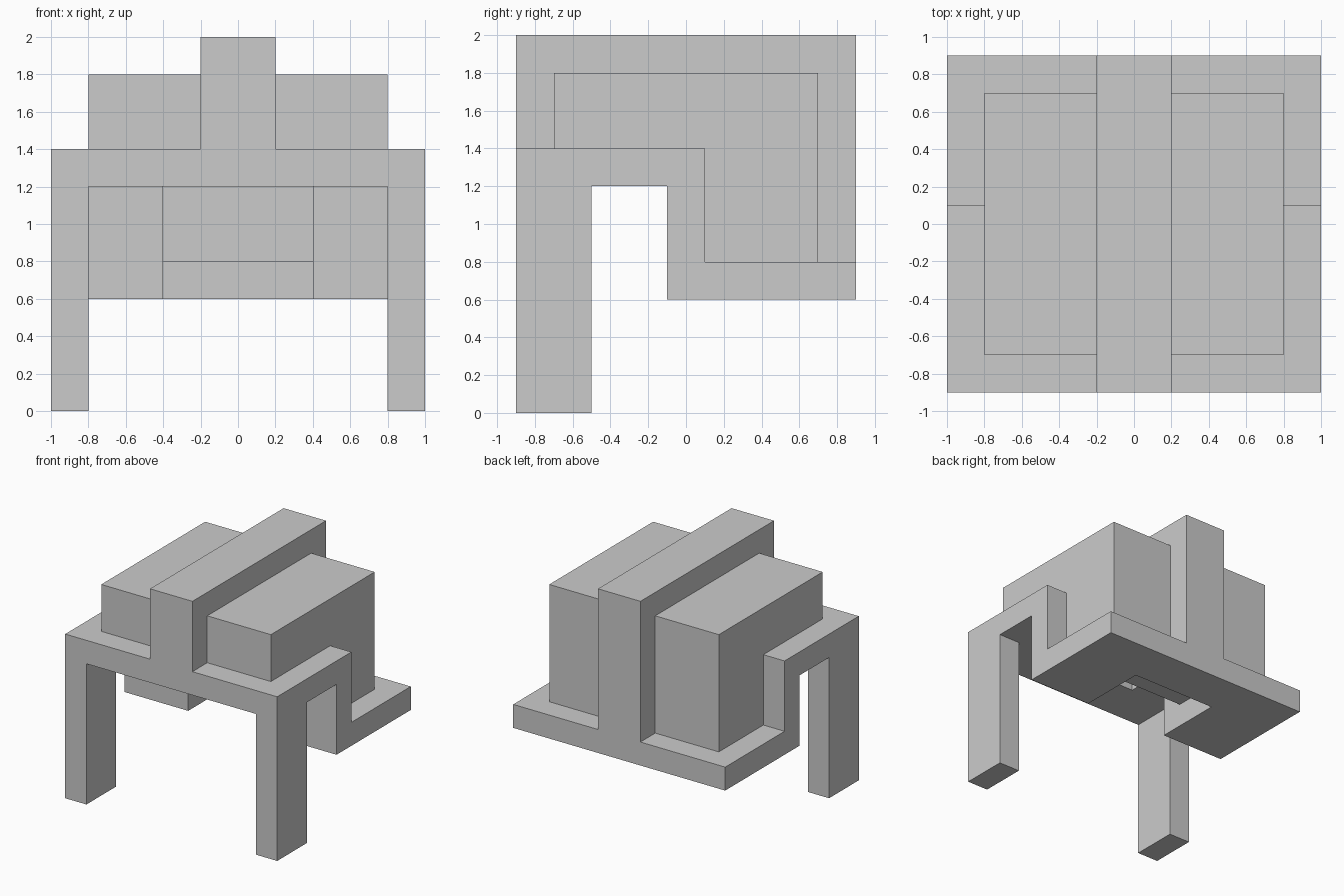
import bpy, bmesh

if "Cube" in bpy.data.objects:
    bpy.data.objects.remove(bpy.data.objects["Cube"])


def extrude_profile(name, profile, x0, x1):
    """Solid made from a (y, z) outline swept along x."""
    bm = bmesh.new()
    face = bm.faces.new([bm.verts.new((x0, y, z)) for y, z in profile])
    moved = bmesh.ops.extrude_face_region(bm, geom=[face])["geom"]
    verts = [v for v in moved if isinstance(v, bmesh.types.BMVert)]
    bmesh.ops.translate(bm, verts=verts, vec=(x1 - x0, 0, 0))
    bmesh.ops.recalc_face_normals(bm, faces=bm.faces)
    mesh = bpy.data.meshes.new(name)
    bm.to_mesh(mesh)
    bm.free()
    obj = bpy.data.objects.new(name, mesh)
    bpy.context.collection.objects.link(obj)
    return obj


def rect(y0, y1, z0, z1):
    return [(y0, z0), (y1, z0), (y1, z1), (y0, z1)]


def stepped(y0, y1, top):
    """Outline sitting on the stepped deck, from y0 to y1 up to top."""
    return [(y0, 1.4), (0.1, 1.4), (0.1, 0.8), (y1, 0.8), (y1, top), (y0, top)]


# Stepped deck: high front shelf, riser, low rear shelf
deck = extrude_profile("stepped_deck", [
    (-0.9, 1.2), (-0.1, 1.2), (-0.1, 0.6), (0.9, 0.6),
    (0.9, 0.8), (0.1, 0.8), (0.1, 1.4), (-0.9, 1.4)], -1, 1)

# Central opening through the deck, covered by the blocks above
cutter = extrude_profile("opening_cutter", rect(-0.5, 0.5, 0.2, 1.8), -0.4, 0.4)
cutter.hide_render = True
cutter.hide_set(True)
cut = deck.modifiers.new("opening", "BOOLEAN")
cut.operation = "DIFFERENCE"
cut.solver = "EXACT"
cut.object = cutter

# Central spine
extrude_profile("center_spine", stepped(-0.9, 0.9, 2.0), -0.2, 0.2)

# Front legs and side blocks, mirrored left and right
for side, s in (("left", -1), ("right", 1)):
    extrude_profile(side + "_front_leg", rect(-0.9, -0.5, 0, 1.2), s * 0.8, s * 1.0)
    extrude_profile(side + "_block", stepped(-0.7, 0.7, 1.8), s * 0.2, s * 0.8)
